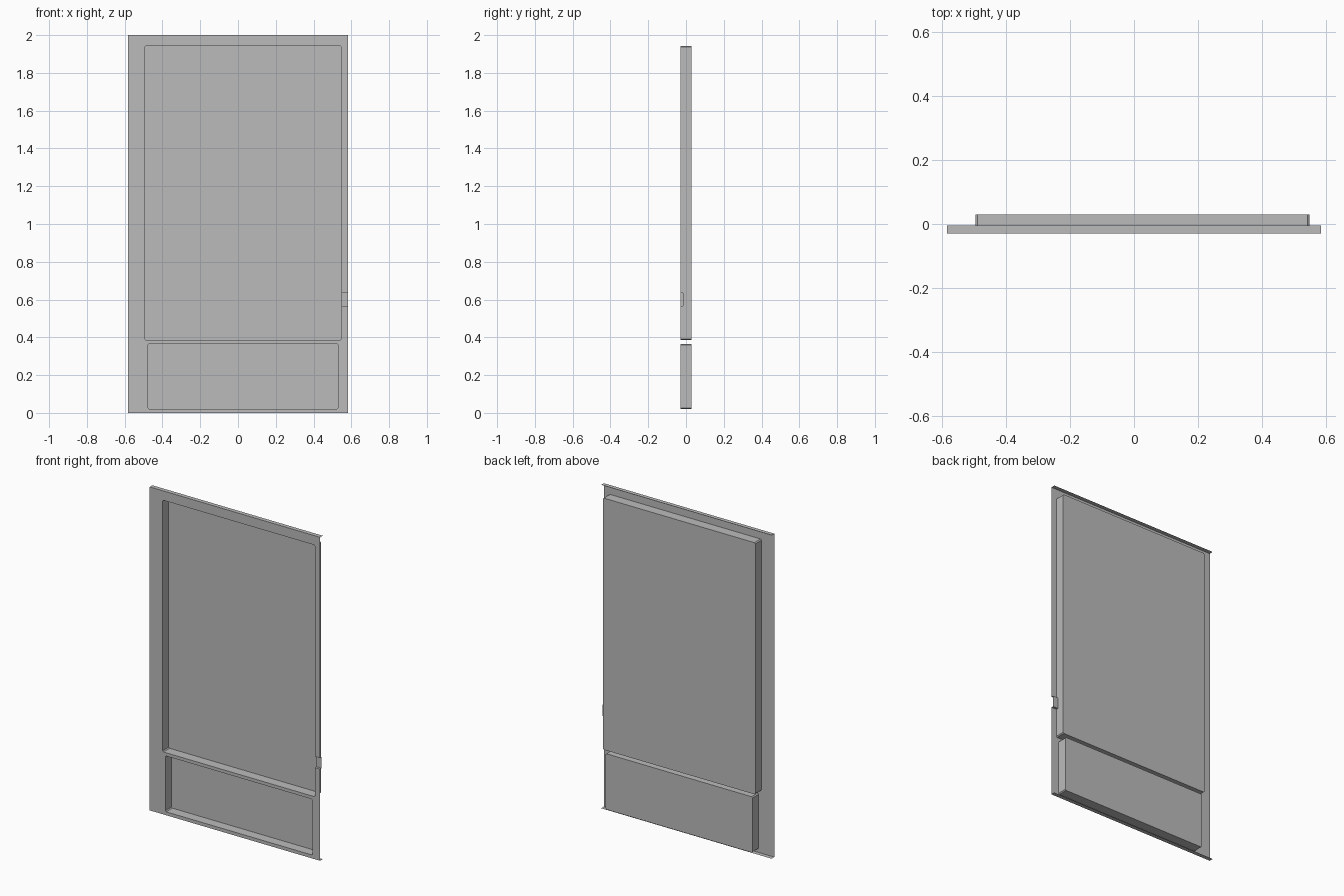
import bpy, bmesh

if "Cube" in bpy.data.objects:
    bpy.data.objects.remove(bpy.data.objects["Cube"])

W = 0.583                    # half width of the panel
FRONT, BACK = -0.03, 0.03    # face of the sheet, floor of the trays
FLANGE_Y = -0.004            # rear edge of the folded flanges
NOTCH_Y = -0.015             # floor of the latch notch
NOTCH_Z = (0.567, 0.635)
UPPER = (-0.495, 0.547, 0.386, 1.942)   # x0, x1, z0, z1
LOWER = (-0.476, 0.53, 0.021, 0.366)

steel = bpy.data.materials.new("grey steel")
steel.diffuse_color = (0.5, 0.5, 0.5, 1)
steel.use_nodes = True
steel.node_tree.nodes["Principled BSDF"].inputs["Base Color"].default_value = steel.diffuse_color


def finish(bm, name):
    mesh = bpy.data.meshes.new(name)
    bm.to_mesh(mesh)
    bm.free()
    mesh.materials.append(steel)
    bpy.context.collection.objects.link(bpy.data.objects.new(name, mesh))


def outline(x0, x1, z0, z1, c=0.0):
    """Rectangle in x and z with corners cut by c."""
    if c == 0:
        return [(x0, z0), (x1, z0), (x1, z1), (x0, z1)]
    return [(x0 + c, z0), (x1 - c, z0), (x1, z0 + c), (x1, z1 - c),
            (x1 - c, z1), (x0 + c, z1), (x0, z1 - c), (x0, z0 + c)]


def cut_notch(bm):
    """Open the right-hand edge where the latch notch sits."""
    for co, no in (((0, 0, NOTCH_Z[0]), (0, 0, 1)),
                   ((0, 0, NOTCH_Z[1]), (0, 0, 1)),
                   ((0, NOTCH_Y, 0), (0, 1, 0)),
                   ((0.54, 0, 0), (1, 0, 0))):
        bmesh.ops.bisect_plane(bm, geom=bm.verts[:] + bm.edges[:] + bm.faces[:],
                               plane_co=co, plane_no=no)
    gone = []
    for f in bm.faces:
        c = f.calc_center_median()
        if c.x > 0.5401 and c.y < NOTCH_Y - 1e-4 and NOTCH_Z[0] < c.z < NOTCH_Z[1]:
            gone.append(f)
    bmesh.ops.delete(bm, geom=gone, context='FACES')


# Front sheet with two openings
bm = bmesh.new()
edges = []
for loop in (outline(-W, W, 0, 2), outline(*UPPER, 0.006), outline(*LOWER, 0.006)):
    vs = [bm.verts.new((x, FRONT, z)) for x, z in loop]
    edges += [bm.edges.new((vs[i - 1], vs[i])) for i in range(len(vs))]
bmesh.ops.triangle_fill(bm, edges=edges, use_beauty=True, normal=(0, -1, 0))
cut_notch(bm)
finish(bm, "front_sheet")

# Recessed trays: walls and floor, open to the front
for name, rect in (("upper_tray", UPPER), ("lower_tray", LOWER)):
    bm = bmesh.new()
    pts = outline(*rect, 0.006)
    rim = [bm.verts.new((x, FRONT, z)) for x, z in pts]
    floor = [bm.verts.new((x, BACK, z)) for x, z in pts]
    bm.faces.new(floor)
    for i in range(len(pts)):
        bm.faces.new((rim[i - 1], floor[i - 1], floor[i], rim[i]))
    if rect is UPPER:
        cut_notch(bm)
    finish(bm, name)


def strip(name, profile, x0, x1):
    """Sweep a y-z profile along x."""
    bm = bmesh.new()
    a, b = [[bm.verts.new((x, y, z)) for y, z in profile] for x in (x0, x1)]
    for i in range(len(profile) - 1):
        bm.faces.new((a[i], a[i + 1], b[i + 1], b[i]))
    finish(bm, name)


# Folded flanges and latch notch
strip("top_flange", [(FRONT, 2), (FLANGE_Y, 2)], -W, W)
strip("bottom_flange", [(FLANGE_Y, 0), (FRONT, 0)], -W, W)
z0, z1 = NOTCH_Z
strip("latch_notch", [(FRONT, z1), (NOTCH_Y, z1), (NOTCH_Y, z0), (FRONT, z0)],
      UPPER[1], W)
